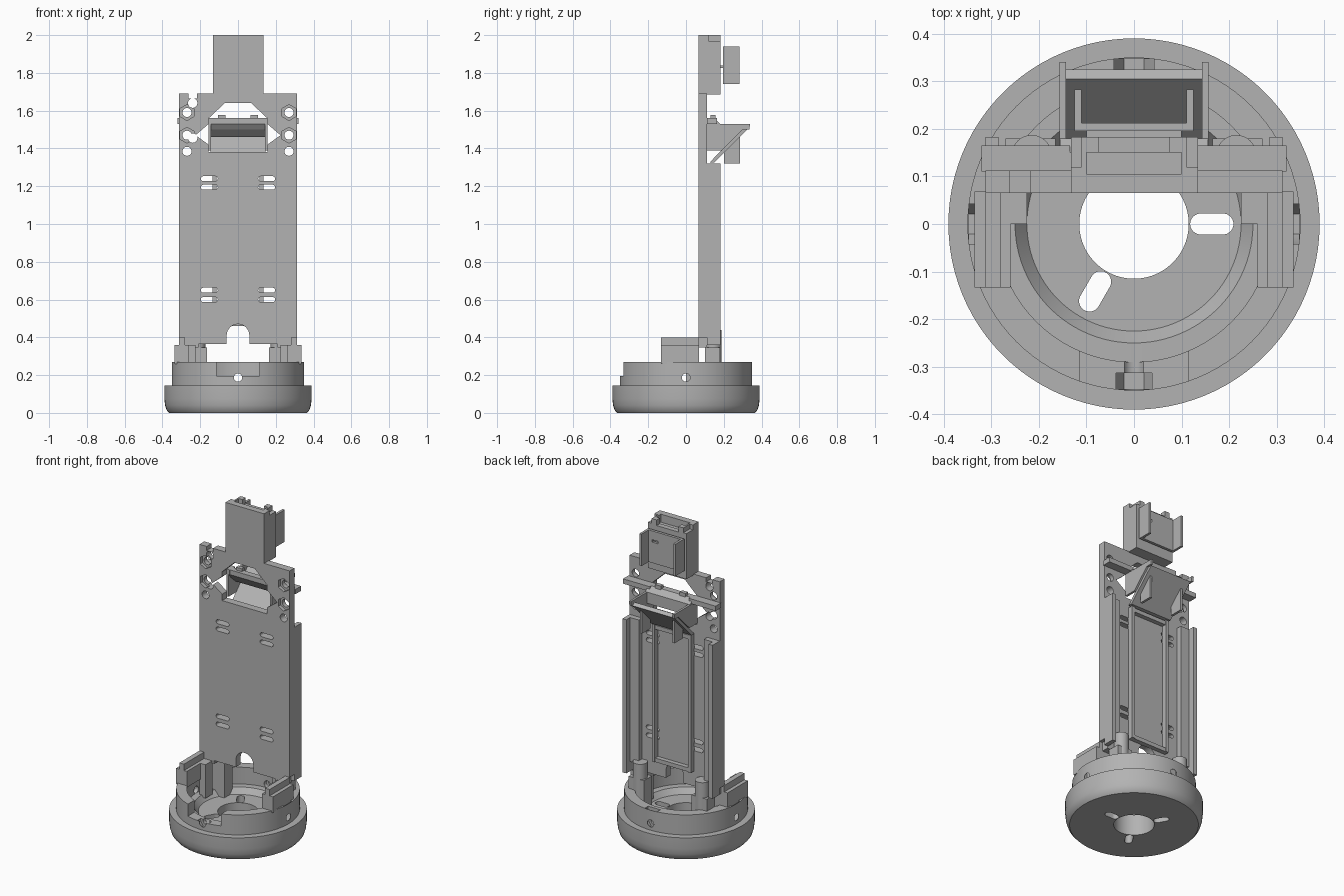
import bpy, bmesh, math
from mathutils import Matrix, Vector

if "Cube" in bpy.data.objects:
    bpy.data.objects.remove(bpy.data.objects["Cube"])

grey = bpy.data.materials.new("plain grey")
grey.use_nodes = True
grey.diffuse_color = (0.45, 0.45, 0.45, 1)
grey.node_tree.nodes["Principled BSDF"].inputs["Base Color"].default_value = (0.45, 0.45, 0.45, 1)


def finish(name, bm):
    bmesh.ops.recalc_face_normals(bm, faces=bm.faces)
    mesh = bpy.data.meshes.new(name)
    bm.to_mesh(mesh)
    bm.free()
    mesh.materials.append(grey)
    ob = bpy.data.objects.new(name, mesh)
    bpy.context.collection.objects.link(ob)
    return ob


def box(name, x, y, z):
    """Box from three (low, high) ranges."""
    bm = bmesh.new()
    bmesh.ops.create_cube(bm, size=1)
    for v in bm.verts:
        for i, (a, b) in enumerate((x, y, z)):
            v.co[i] = a if v.co[i] < 0 else b
    return finish(name, bm)


def prism(name, points, axis, low, high):
    """Polygon extruded along x (points are y, z) or y (points are x, z)."""
    bm = bmesh.new()
    place = (lambda p: (low, p[0], p[1])) if axis == "x" else (lambda p: (p[0], low, p[1]))
    face = bm.faces.new([bm.verts.new(place(p)) for p in points])
    side = bmesh.ops.extrude_face_region(bm, geom=[face])["geom"]
    step = Vector((high - low, 0, 0)) if axis == "x" else Vector((0, high - low, 0))
    bmesh.ops.translate(bm, vec=step, verts=[e for e in side if isinstance(e, bmesh.types.BMVert)])
    return finish(name, bm)


def rod(name, centre, radius, length, axis="z", sides=32):
    bm = bmesh.new()
    bmesh.ops.create_cone(bm, cap_ends=True, segments=sides, radius1=radius, radius2=radius, depth=length)
    turn = {"x": Matrix.Rotation(math.pi / 2, 4, "Y"), "y": Matrix.Rotation(math.pi / 2, 4, "X"),
            "z": Matrix.Identity(4)}[axis]
    bmesh.ops.transform(bm, matrix=Matrix.Translation(centre) @ turn, verts=bm.verts)
    return finish(name, bm)


def cut(target, *cutters):
    bpy.context.view_layer.objects.active = target
    for c in cutters:
        mod = target.modifiers.new("cut", "BOOLEAN")
        mod.operation, mod.solver, mod.object = "DIFFERENCE", "EXACT", c
        bpy.ops.object.modifier_apply(modifier=mod.name)
        bpy.data.objects.remove(c)


def spin_object(ob, angle):
    ob.data.transform(Matrix.Rotation(angle, 4, "Z"))
    return ob


def smooth(ob):
    bpy.ops.object.select_all(action="DESELECT")
    ob.select_set(True)
    bpy.context.view_layer.objects.active = ob
    bpy.ops.object.shade_smooth_by_angle(angle=math.radians(30))


# Round base: lathed cup with a stepped floor and centre hole
profile = [(.115, 0), (.365, 0), (.378, .015), (.386, .04), (.39, .075), (.39, .145), (.35, .145),
           (.35, .27), (.29, .27), (.29, .165), (.25, .165), (.225, .13), (.115, .13)]
bm = bmesh.new()
n = 96
rings = [[bm.verts.new((r * math.cos(t), r * math.sin(t), z)) for r, z in profile]
         for t in (math.tau * i / n for i in range(n))]
for i in range(n):
    a, b = rings[i], rings[(i + 1) % n]
    for j in range(len(profile)):
        k = (j + 1) % len(profile)
        bm.faces.new((a[j], b[j], b[k], a[k]))
base = finish("round_base", bm)

# Radial slots in the floor
for angle in (0, math.tau / 3, -math.tau / 3):
    cut(base, spin_object(box("slot", (.14, .187), (-.022, .022), (-.1, .3)), angle))
    for r in (.14, .187):
        cut(base, spin_object(rod("slot_end", (r, 0, .1), .022, .4), angle))

# Front notch, screw holes and nut pockets in the wall
cut(base, box("notch", (-.115, .115), (-.4, -.2), (.195, .3)))
for i in range(4):
    a = i * math.pi / 2
    cut(base, spin_object(rod("hole", (.33, 0, .187), .022, .2, "x", 24), a))
    cut(base, spin_object(rod("nut", (.33, 0, .187), .042, .033, "x", 6), a))
    if i < 3:
        cut(base, spin_object(box("nut_slot", (.3135, .3465), (-.042, .042), (.187, .3)), a))
smooth(base)

# Main plate: stepped lower edge, wide shoulders
half = [(.21, .365), (.21, .345), (.29, .345), (.29, .40), (.312, .40), (.312, 1.69), (.13, 1.69)]
plate = prism("main_plate", half + [(-x, z) for x, z in reversed(half)], "y", .065, .112)
cut(plate, box("arch_base", (-.06, .06), (0, .2), (.3, .41)), rod("arch", (0, .1, .41), .06, .3, "y"))
opening = [(.07, 1.64), (.155, 1.56), (.155, 1.53), (.225, 1.47), (.155, 1.42), (.155, 1.38)]
cut(plate, prism("opening", opening + [(-x, z) for x, z in reversed(opening)], "y", 0, .2))

for s in (-1, 1):
    # Cable tie slots
    for z in (1.24, 1.195, .65, .60):
        cut(plate, box("tie_slot", (s * .152 - .032, s * .152 + .032), (0, .2), (z - .013, z + .013)))
        for e in (-.032, .032):
            cut(plate, rod("tie_end", (s * .152 + e, .1, z), .013, .3, "y", 16))
    # Nut recesses and screw holes
    for z in (1.59, 1.47):
        cut(plate, rod("nut", (s * .27, .065, z), .042, .04, "y", 6))
    for z in (1.59, 1.47, 1.385):
        cut(plate, rod("screw", (s * .27, .1, z), .024, .3, "y", 24))
# Wire passages on one shoulder
cut(plate, rod("wire_hole", (-.24, .1, 1.64), .025, .3, "y", 24),
    box("wire_slot", (-.262, -.218), (0, .2), (1.665, 1.75)),
    rod("wire_gap", (-.24, .1, 1.455), .025, .3, "y", 24))
smooth(plate)

for s, side in ((-1, "right"), (1, "left")):
    def sx(a, b):
        return tuple(sorted((s * a, s * b)))
    # Rear rails and frame ribs
    box(side + "_rail", sx(.285, .312), (.11, .183), (.36, 1.32))
    box(side + "_rail_step", sx(.225, .286), (.11, .145), (.42, 1.32))
    box(side + "_rib", sx(.115, .135), (.11, .145), (.46, 1.32))
    box(side + "_cross_bar", sx(.135, .32), (.11, .165), (1.53, 1.56))

    # Rear posts joining plate and base
    smooth(rod(side + "_post", (s * .215, .145, .285), .042, .31))
    box(side + "_post_foot", sx(.165, .27), (.10, .18), (.13, .345))

    # Side clips standing on the base wall
    clip = [(.335, .26), (.335, .36), (.312, .36), (.312, .40), (.28, .40), (.28, .36), (.26, .36), (.26, .26)]
    prism(side + "_clip", [(s * x, z) for x, z in clip], "y", -.133, .068)
    box(side + "_clip_leg", sx(.225, .265), (.0, .068), (.15, .36))

    # Tilted tray walls and lower fins
    prism(side + "_tray_wall", [(.11, 1.39), (.11, 1.53), (.34, 1.53), (.335, 1.50), (.30, 1.50), (.19, 1.39)],
          "x", s * .143, s * .157)
    prism(side + "_tray_fin", [(.20, 1.32), (.285, 1.32), (.285, 1.49), (.20, 1.40)],
          "x", s * .105, s * .12)
    # Upper holder fins
    box(side + "_holder_fin", sx(.11, .125), (.195, .283), (1.74, 1.94))

for z in (.46, 1.29):
    box("frame_bar", (-.135, .135), (.11, .14), (z, z + .025))

# Tilted tray with its front lip
prism("tilted_tray", [(.125, 1.325), (.15, 1.325), (.325, 1.50), (.305, 1.515)], "x", -.145, .145)
prism("tray_lip", [(.112, 1.53), (.135, 1.50), (.18, 1.46), (.18, 1.53), (.15, 1.56), (.112, 1.56)],
      "x", -.155, .155)
for x in (-.085, .085):
    box("lip_tab", (x - .02, x + .02), (.13, .155), (1.555, 1.578))

# Tower head with recessed top and notched corners
tower = box("tower", (-.132, .135), (.065, .183), (1.685, 2.0))
cut(tower, box("top_recess", (-.10, .10), (.105, .15), (1.95, 2.1)),
    box("rear_recess", (-.075, .075), (.13, .3), (1.965, 2.1)))
for s in (-1, 1):
    cut(tower, box("corner", tuple(sorted((s * .11, s * .2))), (.12, .3), (1.97, 2.1)))

# Rear holder plate on the tower
holder = box("holder_plate", (-.125, .125), (.195, .212), (1.74, 1.94))
cut(holder, box("holder_slot", (.045, .085), (.1, .3), (1.87, 1.885)))
box("holder_link", (-.10, .10), (.18, .197), (1.825, 1.84))
